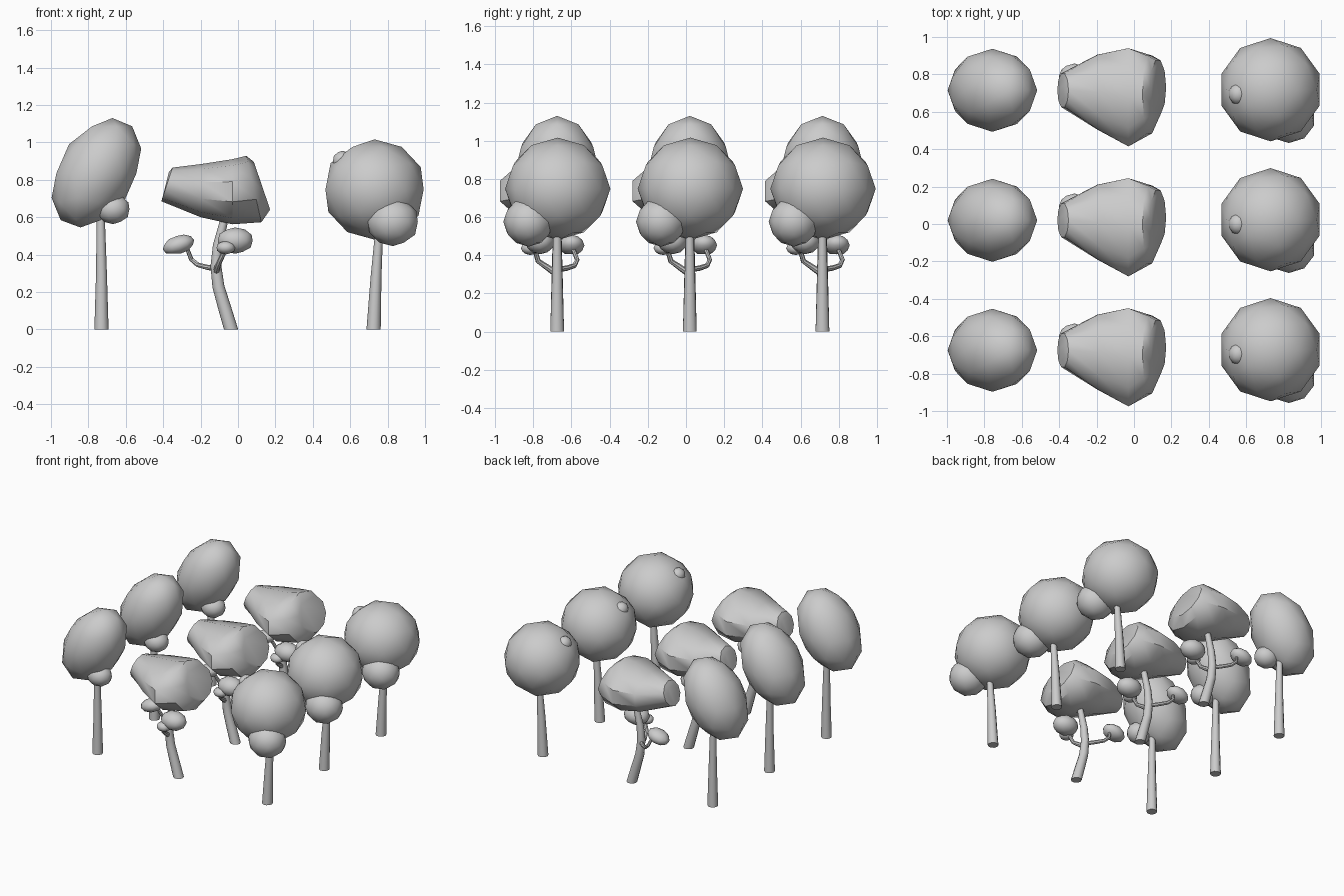
import bpy, bmesh, math
from mathutils import Vector, Matrix

if "Cube" in bpy.data.objects:
    bpy.data.objects.remove(bpy.data.objects["Cube"], do_unlink=True)

ROWS = {"front": -0.675, "middle": 0.02, "back": 0.715}

grey = bpy.data.materials.new("plain grey")
grey.use_nodes = True
colour = (0.6, 0.6, 0.6, 1)
grey.diffuse_color = colour
grey.node_tree.nodes["Principled BSDF"].inputs["Base Color"].default_value = colour


def place(bm, name):
    """Turn a bmesh into one shared mesh, standing once in every row."""
    bmesh.ops.recalc_face_normals(bm, faces=bm.faces)
    mesh = bpy.data.meshes.new(name)
    bm.to_mesh(mesh)
    bm.free()
    mesh.materials.append(grey)
    for row, y in ROWS.items():
        ob = bpy.data.objects.new(f"{name}_{row}", mesh)
        ob.location.y = y
        bpy.context.collection.objects.link(ob)
    bpy.ops.object.select_all(action="DESELECT")
    ob.select_set(True)
    bpy.context.view_layer.objects.active = ob
    bpy.ops.object.shade_smooth_by_angle(angle=math.radians(42))


def blob(name, centre, size, lean=0.0, floor=None):
    """Coarse leaf ball, optionally leaning in x and flattened below."""
    bm = bmesh.new()
    bmesh.ops.create_icosphere(bm, subdivisions=2, radius=1)
    for v in bm.verts:
        p = Vector(a * b for a, b in zip(v.co, size))
        p.x += lean * p.z
        v.co = p + Vector(centre)
        if floor is not None:
            v.co.z = max(v.co.z, floor)
    place(bm, name)


def skin(bm, rings):
    """Bridge a list of vertex rings and close both ends."""
    n = len(rings[0])
    for a, b in zip(rings, rings[1:]):
        for i in range(n):
            j = (i + 1) % n
            bm.faces.new((a[i], a[j], b[j], b[i]))
    bm.faces.new(rings[0])
    bm.faces.new(rings[-1])


def limb(name, path, r0, r1, sides=10):
    """Tapered round limb along a path; its first ring lies flat if vertical."""
    bm = bmesh.new()
    pts = [Vector(p) for p in path]
    rings = []
    for k, p in enumerate(pts):
        d = pts[min(k + 1, len(pts) - 1)] - pts[max(k - 1, 0)]
        if p.z == 0:
            d = Vector((0, 0, 1))
        turn = Vector((0, 0, 1)).rotation_difference(d)
        r = r0 + (r1 - r0) * k / (len(pts) - 1)
        ring = []
        for i in range(sides):
            a = math.tau * i / sides
            ring.append(bm.verts.new(p + turn @ Vector((r * math.cos(a), r * math.sin(a), 0))))
        rings.append(ring)
    skin(bm, rings)
    place(bm, name)


# Left column: tall leaning crown on a straight trunk
limb("tall_trunk", [(-0.73, 0, 0), (-0.73, 0, 0.3), (-0.735, 0, 0.68)], 0.038, 0.02)
blob("tall_crown", (-0.757, 0, 0.835), (0.225, 0.222, 0.295), 0.29, 0.545)
blob("tall_side_leaf", (-0.668, -0.065, 0.643), (0.092, 0.085, 0.08))

# Right column: round crown with two smaller leaf balls
limb("round_trunk", [(0.725, 0, 0), (0.738, 0, 0.28), (0.757, 0, 0.56)], 0.038, 0.02)
blob("round_crown", (0.73, 0.003, 0.748), (0.276, 0.276, 0.268))
blob("round_low_leaf", (0.828, -0.15, 0.575), (0.14, 0.132, 0.13))
blob("round_high_leaf", (0.557, -0.02, 0.9), (0.052, 0.058, 0.055))

# Middle column: bent trunk with two branches
limb("bent_trunk", [(-0.037, 0, 0), (-0.07, 0, 0.11), (-0.105, 0, 0.23), (-0.118, 0, 0.34),
                    (-0.108, 0, 0.45), (-0.085, 0, 0.54), (-0.06, 0, 0.64)], 0.038, 0.02)
limb("back_branch", [(-0.115, 0, 0.325), (-0.165, 0.05, 0.332), (-0.215, 0.09, 0.345),
                     (-0.25, 0.105, 0.375), (-0.275, 0.08, 0.44)], 0.015, 0.011, 8)
limb("front_branch", [(-0.118, 0, 0.3), (-0.11, -0.05, 0.335), (-0.095, -0.1, 0.37),
                      (-0.06, -0.12, 0.44)], 0.018, 0.012, 8)
blob("back_branch_leaf", (-0.318, 0.075, 0.452), (0.08, 0.068, 0.055), 0.5, 0.405)
blob("front_branch_leaf", (-0.015, -0.09, 0.475), (0.098, 0.08, 0.07))
blob("front_branch_small_leaf", (-0.065, -0.14, 0.437), (0.052, 0.05, 0.036))

# Wide wedge canopy: cross-sections as x low, x high, y min, y max, z low, z high
sections = [(-0.405, -0.37, -0.05, 0.05, 0.70, 0.84),
            (-0.41, -0.35, -0.09, 0.09, 0.685, 0.865),
            (-0.2, -0.19, -0.21, 0.19, 0.60, 0.885),
            (-0.03, -0.03, -0.3, 0.225, 0.562, 0.91),
            (0.125, 0.045, -0.23, 0.185, 0.573, 0.928),
            (0.172, 0.085, -0.13, 0.16, 0.64, 0.895)]
bm = bmesh.new()
rings = []
for x0, x1, y0, y1, z0, z1 in sections:
    ring = []
    for i in range(10):
        a = math.tau * (i + 0.5) / 10
        c, s = math.cos(a) / math.cos(math.pi / 10), math.sin(a)
        t = (s + 1) / 2
        ring.append(bm.verts.new((x0 + (x1 - x0) * t, (y0 + y1) / 2 + c * (y1 - y0) / 2,
                                  z0 + (z1 - z0) * t)))
    rings.append(ring)
skin(bm, rings)
place(bm, "wide_canopy")
